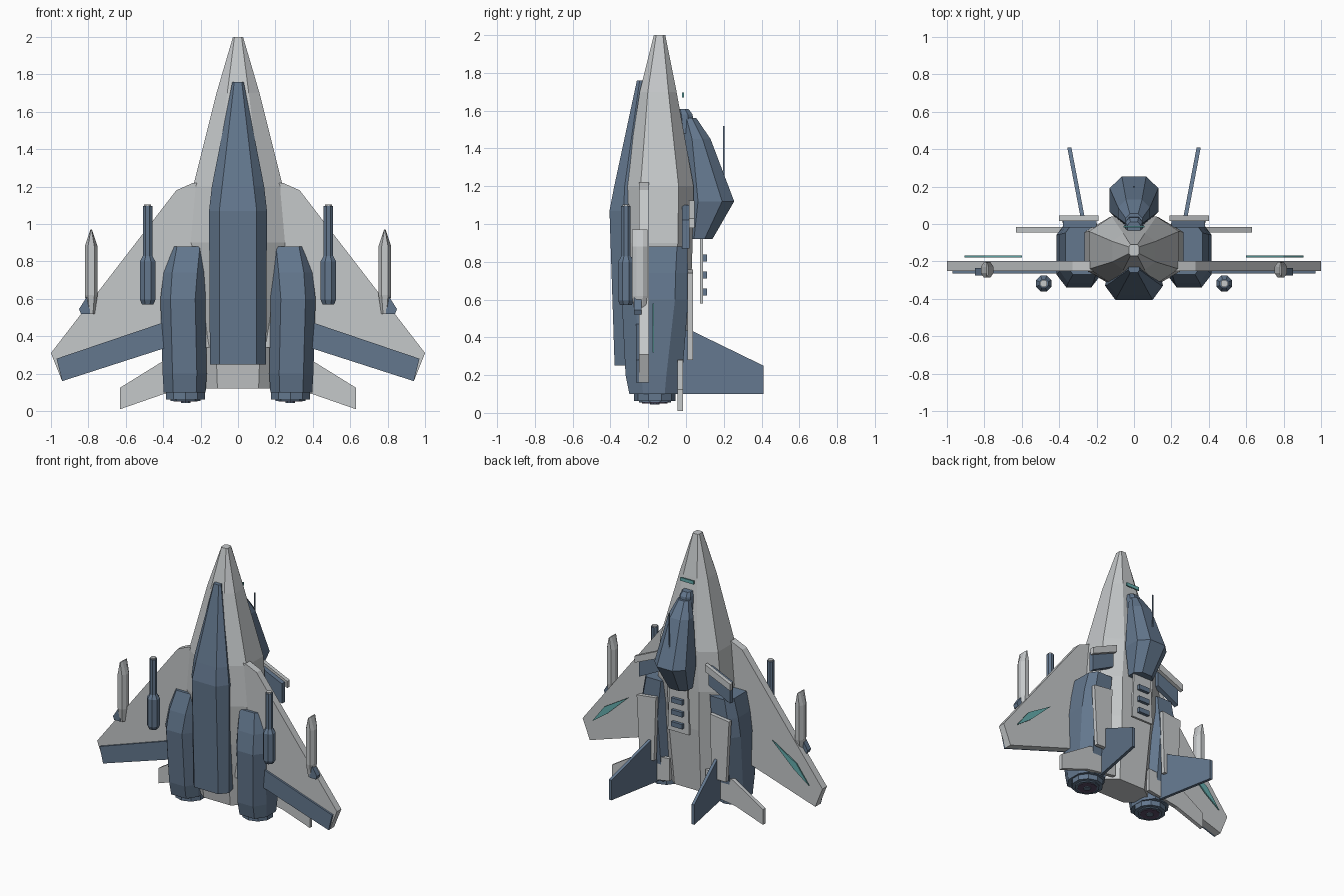
import bpy, bmesh, math


def material(name, rgb):
    m = bpy.data.materials.new(name)
    m.diffuse_color = (*rgb, 1)
    return m


GREY = material("light_grey", (0.56, 0.58, 0.59))
BLUE = material("steel_blue", (0.125, 0.185, 0.27))
TEAL = material("teal", (0.13, 0.42, 0.42))
PURPLE = material("dark_purple", (0.10, 0.07, 0.13))


def loft(name, rings, mat, side=1):
    """Skin matching rings of points and cap both ends; side=-1 mirrors in x."""
    bm = bmesh.new()
    loops = [[bm.verts.new((side * x, y, z)) for x, y, z in r] for r in rings]
    n = len(loops[0])
    for a, b in zip(loops, loops[1:]):
        for i in range(n):
            j = (i + 1) % n
            bm.faces.new((a[i], a[j], b[j], b[i]))
    bm.faces.new(loops[0])
    bm.faces.new(loops[-1])
    bmesh.ops.recalc_face_normals(bm, faces=bm.faces)
    me = bpy.data.meshes.new(name)
    bm.to_mesh(me)
    bm.free()
    me.materials.append(mat)
    ob = bpy.data.objects.new(name, me)
    bpy.context.collection.objects.link(ob)
    return ob


def octa(z, xc, hw, y0, y1, cx=0.45, cy=0.3):
    """Chamfered rectangle at height z; cx, cy are the cut fractions."""
    a, h = hw * (1 - cx), (y1 - y0) * cy
    half = [(a, y0), (hw, y0 + h), (hw, y1 - h), (a, y1)]
    pts = half + [(-x, y) for x, y in reversed(half)]
    return [(xc + x, y, z) for x, y in pts]


def circle(z, xc, yc, r, n=8):
    return [(xc + r * math.cos((i + .5) * math.tau / n),
             yc + r * math.sin((i + .5) * math.tau / n), z) for i in range(n)]


def plate(name, outline, y0, y1, mat, side=1):
    """Flat panel from an x-z outline."""
    return loft(name, [[(x, y, z) for x, z in outline] for y in (y0, y1)], mat, side)


def rect(x0, x1, z0, z1):
    return [(x0, z0), (x1, z0), (x1, z1), (x0, z1)]


# Fuselage with tapered nose
loft("fuselage", [
    octa(0.12, 0, 0.20, -0.25, -0.02),
    octa(0.60, 0, 0.23, -0.31, 0.025),
    octa(0.90, 0, 0.265, -0.32, 0.035, 0.5, 0.22),
    octa(1.20, 0, 0.24, -0.32, 0.04, 0.5, 0.22),
    octa(1.70, 0, 0.115, -0.245, -0.05, 0.5, 0.22),
    octa(2.00, 0, 0.027, -0.17, -0.11, 0.3, 0.2)], GREY)


# Belly keel
def keel_ring(z, flat, wide, low, mid, top):
    return [(-flat, low, z), (flat, low, z), (wide, mid, z),
            (wide * .8, top, z), (-wide * .8, top, z), (-wide, mid, z)]


loft("belly_keel", [
    keel_ring(0.25, 0.10, 0.15, -0.378, -0.32, -0.2),
    keel_ring(1.07, 0.10, 0.155, -0.405, -0.33, -0.2),
    keel_ring(1.20, 0.085, 0.14, -0.38, -0.325, -0.2),
    keel_ring(1.76, 0.02, 0.03, -0.26, -0.245, -0.2)], BLUE)

# Cockpit canopy, with collar at its front
loft("canopy", [
    octa(0.92, 0, 0.085, 0.0, 0.14, 0.5, 0.3),
    octa(1.12, 0, 0.13, 0.0, 0.255, 0.5, 0.25),
    octa(1.45, 0, 0.085, -0.01, 0.13, 0.5, 0.3),
    octa(1.56, 0, 0.045, -0.02, 0.055, 0.5, 0.3)], BLUE)
loft("canopy_collar", [
    octa(1.48, 0, 0.05, -0.04, 0.045),
    octa(1.58, 0, 0.045, -0.05, 0.035),
    octa(1.61, 0, 0.035, -0.05, 0.012)], BLUE)
loft("antenna", [circle(z, 0, 0.2, 0.006, 4) for z in (1.2, 1.52)], BLUE)
plate("nose_sensor", rect(-0.055, 0.055, 1.67, 1.695), -0.02, -0.01, TEAL)

# Dorsal vent panel with slots
plate("vent_panel", [(-0.09, 0.58), (0.09, 0.58), (0.075, 0.92), (-0.075, 0.92)],
      0.073, 0.09, GREY)
for z in (0.64, 0.73, 0.82):
    plate("vent_slot", rect(-0.045, 0.045, z - 0.018, z + 0.018), 0.09, 0.112, BLUE)

for s in (1, -1):
    # Main wing, underside flap and top marking
    plate("wing", [(0.15, 1.22), (0.24, 1.22), (0.33, 1.18), (1.0, 0.31),
                   (0.94, 0.16), (0.38, 0.34), (0.15, 0.34)], -0.25, -0.197, GREY, s)
    plate("wing_flap", [(0.38, 0.48), (0.97, 0.28), (0.94, 0.16), (0.38, 0.34)],
          -0.264, -0.249, BLUE, s)
    plate("wing_marking", [(0.60, 0.58), (0.80, 0.46), (0.905, 0.32), (0.78, 0.41)],
          -0.178, -0.169, TEAL, s)

    # Engine nacelle
    loft("nacelle", [
        octa(0.06 + 0.04, 0.285, 0.112, -0.30, -0.04, 0.45, 0.28),
        octa(0.20, 0.285, 0.118, -0.32, -0.02, 0.45, 0.28),
        octa(0.60, 0.295, 0.12, -0.34, 0.012, 0.45, 0.2),
        octa(0.74, 0.285, 0.112, -0.315, 0.01, 0.4, 0.2),
        octa(0.88, 0.265, 0.102, -0.27, 0.008, 0.4, 0.2)], BLUE, s)

    # Exhaust nozzle in stepped rings
    for name, r, z, m in (("nozzle", 0.11, 0.062, BLUE), ("nozzle_lip", 0.085, 0.054, BLUE),
                          ("exhaust", 0.068, 0.050, PURPLE), ("exhaust_core", 0.026, 0.044, BLUE)):
        loft(name, [circle(0.12, 0.28, -0.165, r, 10), circle(z, 0.28, -0.165, r, 10)], m, s)

    # Plate on top of the nacelle
    plate("nacelle_plate", [(0.24, 0.28), (0.36, 0.28), (0.385, 0.74), (0.225, 0.76)],
          0.008, 0.038, GREY, s)
    # Intake ramp with slanted lip
    plate("intake_ramp", [(0.20, 0.96), (0.38, 0.87), (0.38, 1.02), (0.20, 1.10)],
          -0.02, 0.018, BLUE, s)
    plate("intake_lip", [(0.19, 1.07), (0.40, 0.98), (0.40, 1.03), (0.19, 1.125)],
          0.015, 0.045, GREY, s)

    # Canted vertical tail
    fin = [(-0.03, 0.10), (0.41, 0.10), (0.41, 0.25), (0.03, 0.435), (-0.03, 0.435)]
    loft("vertical_tail", [[(0.268 + 0.19 * y + d, y, z) for y, z in fin]
                           for d in (-0.011, 0.011)], BLUE, s)
    # Horizontal tail
    plate("horizontal_tail", [(0.15, 0.13), (0.40, 0.09), (0.63, 0.01), (0.63, 0.125),
                              (0.38, 0.28), (0.15, 0.30)], -0.045, -0.017, GREY, s)

    # Wing missile with wedge tip, and its mount
    loft("missile", [octa(z, 0.785, w, -0.245 - h, -0.245 + h, 0.5, 0.3)
                     for z, w, h in ((0.52, 0.019, 0.025), (0.62, 0.034, 0.042),
                                     (0.88, 0.034, 0.042), (0.97, 0.004, 0.04))], GREY, s)
    plate("missile_mount", [(0.79, 0.52), (0.84, 0.52), (0.85, 0.545), (0.79, 0.64)],
          -0.275, -0.235, BLUE, s)

    # Cannon with barrel and muzzle
    loft("cannon", [circle(z, 0.483, -0.318, r) for z, r in
                    ((0.57, 0.033), (0.595, 0.045), (0.80, 0.045), (0.83, 0.027), (1.095, 0.027))],
         BLUE, s)
    loft("cannon_muzzle", [circle(z, 0.483, -0.318, 0.02) for z in (1.08, 1.104)], GREY, s)
